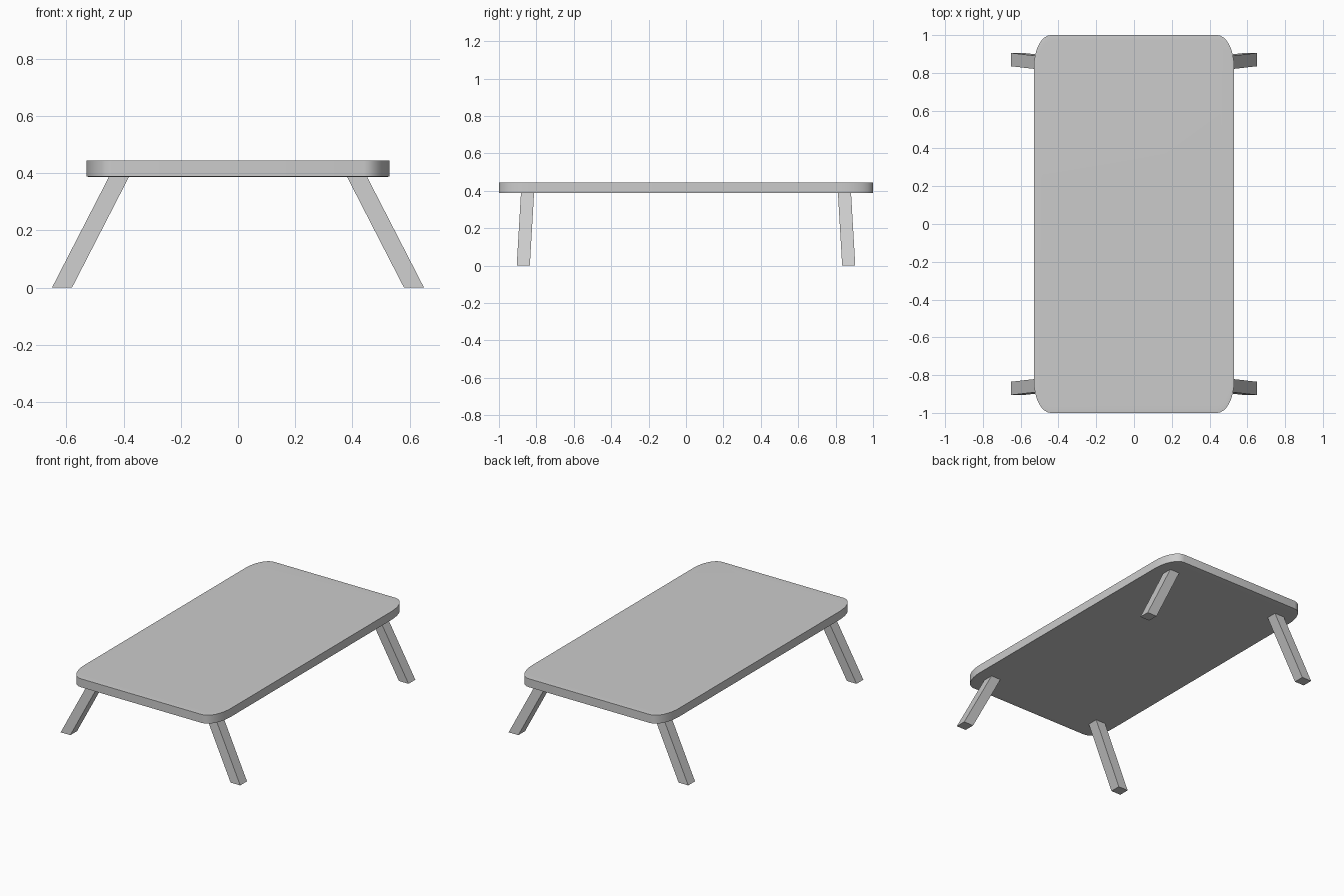
import bpy, bmesh
from mathutils import Vector

if "Cube" in bpy.data.objects:
    bpy.data.objects.remove(bpy.data.objects["Cube"])


def add_object(name, bm, smooth=False):
    bmesh.ops.recalc_face_normals(bm, faces=bm.faces)
    mesh = bpy.data.meshes.new(name)
    bm.to_mesh(mesh)
    bm.free()
    obj = bpy.data.objects.new(name, mesh)
    bpy.context.collection.objects.link(obj)
    if smooth:
        bpy.ops.object.select_all(action='DESELECT')
        obj.select_set(True)
        bpy.context.view_layer.objects.active = obj
        bpy.ops.object.shade_smooth_by_angle()
    return obj


# Table top: rounded unit slab, stretched so corners become elliptical
bm = bmesh.new()
bmesh.ops.create_cube(bm, size=2)
upright = [e for e in bm.edges if abs(e.verts[0].co.z - e.verts[1].co.z) > 1]
bmesh.ops.bevel(bm, geom=upright, offset=0.17, segments=8, profile=0.5, affect='EDGES')
rim = [e for e in bm.edges if abs(e.verts[0].co.z - e.verts[1].co.z) < 0.01]
bmesh.ops.bevel(bm, geom=rim, offset=0.05, segments=3, profile=0.5, affect='EDGES')
bmesh.ops.scale(bm, verts=bm.verts, vec=(0.53, 1.0, 0.029))
bmesh.ops.translate(bm, verts=bm.verts, vec=(0, 0, 0.416))
add_object("table_top", bm, smooth=True)


# Splayed legs: square section, horizontal ends, leaning outward
def leg(name, sx, sy):
    foot, head = Vector((0.615, 0.870, 0)), Vector((0.412, 0.847, 0.395))
    bm = bmesh.new()
    bmesh.ops.create_cube(bm, size=0.07)
    for v in bm.verts:
        c = head if v.co.z > 0 else foot
        v.co = Vector(((c.x + v.co.x) * sx, (c.y + v.co.y) * sy, c.z))
    add_object(name, bm)


for sx, side in ((-1, "left"), (1, "right")):
    for sy, end in ((-1, "front"), (1, "back")):
        leg(f"{end}_{side}_leg", sx, sy)
